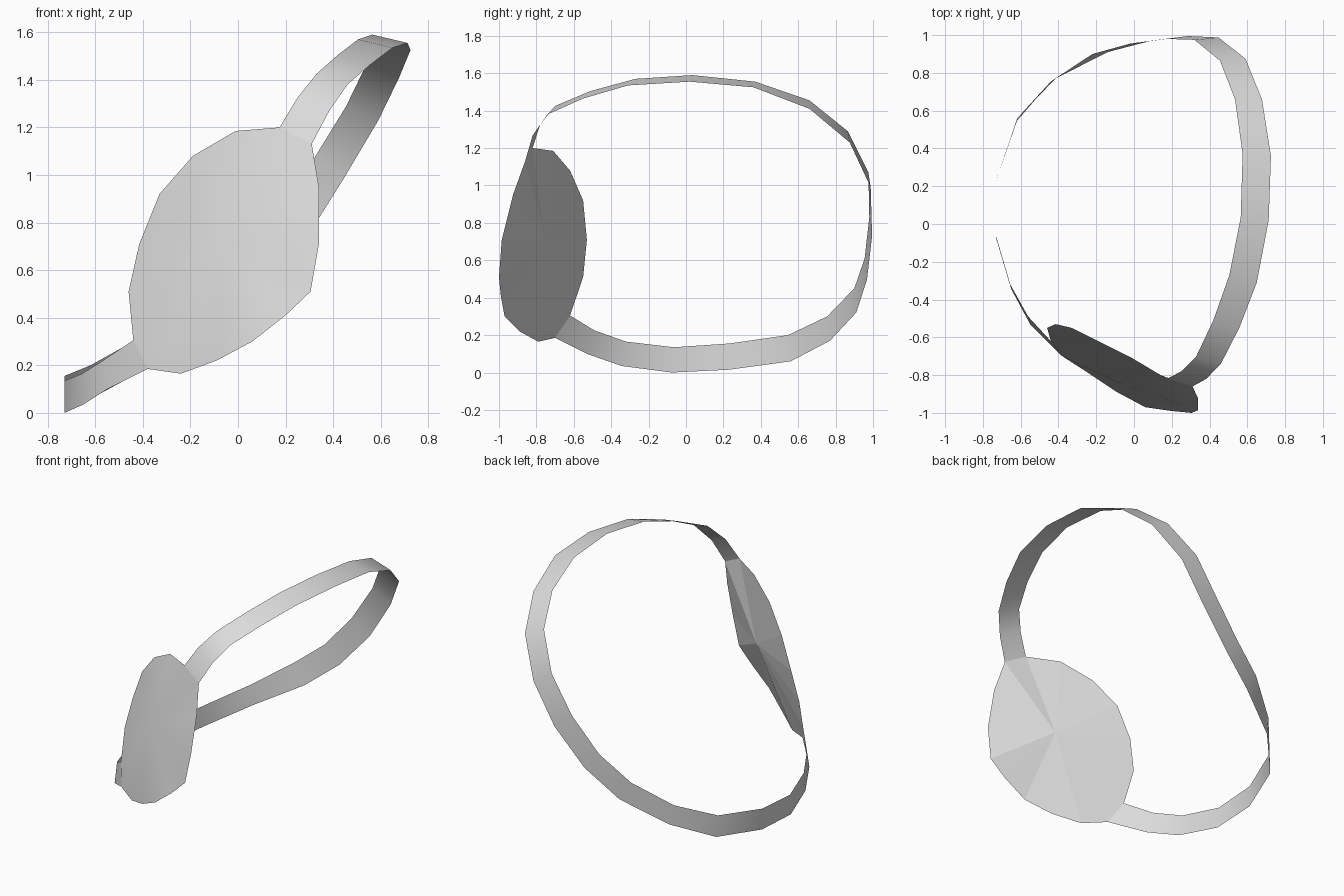
import bpy
import bmesh
from mathutils import Vector

cube = bpy.data.objects.get("Cube")
if cube:
    bpy.data.objects.remove(cube, do_unlink=True)


def make_material(name, colour):
    material = bpy.data.materials.new(name)
    material.use_nodes = True
    material.diffuse_color = colour
    material.node_tree.nodes["Principled BSDF"].inputs["Base Color"].default_value = colour
    return material


def make_object(name, bm, material):
    mesh = bpy.data.meshes.new(name)
    bm.to_mesh(mesh)
    bm.free()
    obj = bpy.data.objects.new(name, mesh)
    bpy.context.collection.objects.link(obj)
    mesh.materials.append(material)
    return obj


def ribbon_offset(keys, index):
    """Blend the across-the-strap vector between neighbouring keys."""
    for (start, a), (end, b) in zip(keys, keys[1:]):
        if start <= index <= end:
            return Vector(a).lerp(Vector(b), (index - start) / (end - start))


def make_fan(name, outline, centre, smooth, material):
    """Triangles from every outline edge to one centre point."""
    bm = bmesh.new()
    rim = [bm.verts.new(p) for p in outline]
    middle = bm.verts.new(centre)
    for a, b in zip(rim, rim[1:] + rim[:1]):
        bm.faces.new((a, b, middle)).smooth = smooth
    return make_object(name, bm, material)


grey = make_material("light grey", (0.71, 0.71, 0.71, 1.0))

# Strap: upper edge path and the vector across the band at key positions
strap_path = [
    (.175, -.82, 1.2), (.25, -.78, 1.325), (.33, -.7, 1.425), (.42, -.51, 1.505),
    (.505, -.27, 1.57), (.565, .035, 1.59), (.575, .37, 1.555), (.535, .66, 1.455),
    (.455, .865, 1.29), (.32, .975, 1.07), (.165, .98, .83), (-.02, .955, .61),
    (-.22, .9, .45), (-.44, .755, .3), (-.62, .545, .2), (-.73, .23, .155),
    (-.73, -.065, .135), (-.655, -.32, .165), (-.56, -.49, .225), (-.44, -.62, .305),
]
strap_width = [
    (0, (.135, -.04, -.07)), (2, (.13, -.04, -.045)), (4, (.145, -.04, -.035)),
    (5, (.148, -.015, -.035)), (6, (.15, -.01, -.03)), (8, (.135, .01, -.06)),
    (10, (.12, .015, -.1)), (12, (.08, .01, -.13)), (13, (.025, .015, -.13)),
    (14, (.002, .015, -.14)), (15, (0, 0, -.14)), (16, (0, -.01, -.135)),
    (18, (.01, -.04, -.125)), (19, (.06, -.08, -.12)),
]
bm = bmesh.new()
rows = []
for i, point in enumerate(strap_path):
    upper = Vector(point)
    lower = upper + ribbon_offset(strap_width, i)
    rows.append((bm.verts.new(upper), bm.verts.new(lower)))
for (a, b), (c, d) in zip(rows, rows[1:]):
    bm.faces.new((a, b, d, c)).smooth = True
make_object("head_strap", bm, grey)

# Patch: one rim shared by a bulging front and a shallow hollow back
rim_points = [
    (.175, -.82, 1.2), (-.01, -.71, 1.185), (-.19, -.62, 1.08), (-.33, -.55, .92),
    (-.415, -.53, .71), (-.46, -.55, .51), (-.44, -.62, .305), (-.38, -.7, .185),
    (-.24, -.79, .165), (-.09, -.89, .22), (.06, -.97, .3), (.2, -.99, .41),
    (.305, -1, .51), (.34, -.985, .71), (.34, -.925, .95), (.31, -.86, 1.13),
]
make_fan("patch_front", rim_points, (-.06, -.85, .725), True, grey)
make_fan("patch_back", rim_points[::-1], (0, -.75, .7), False, grey)
